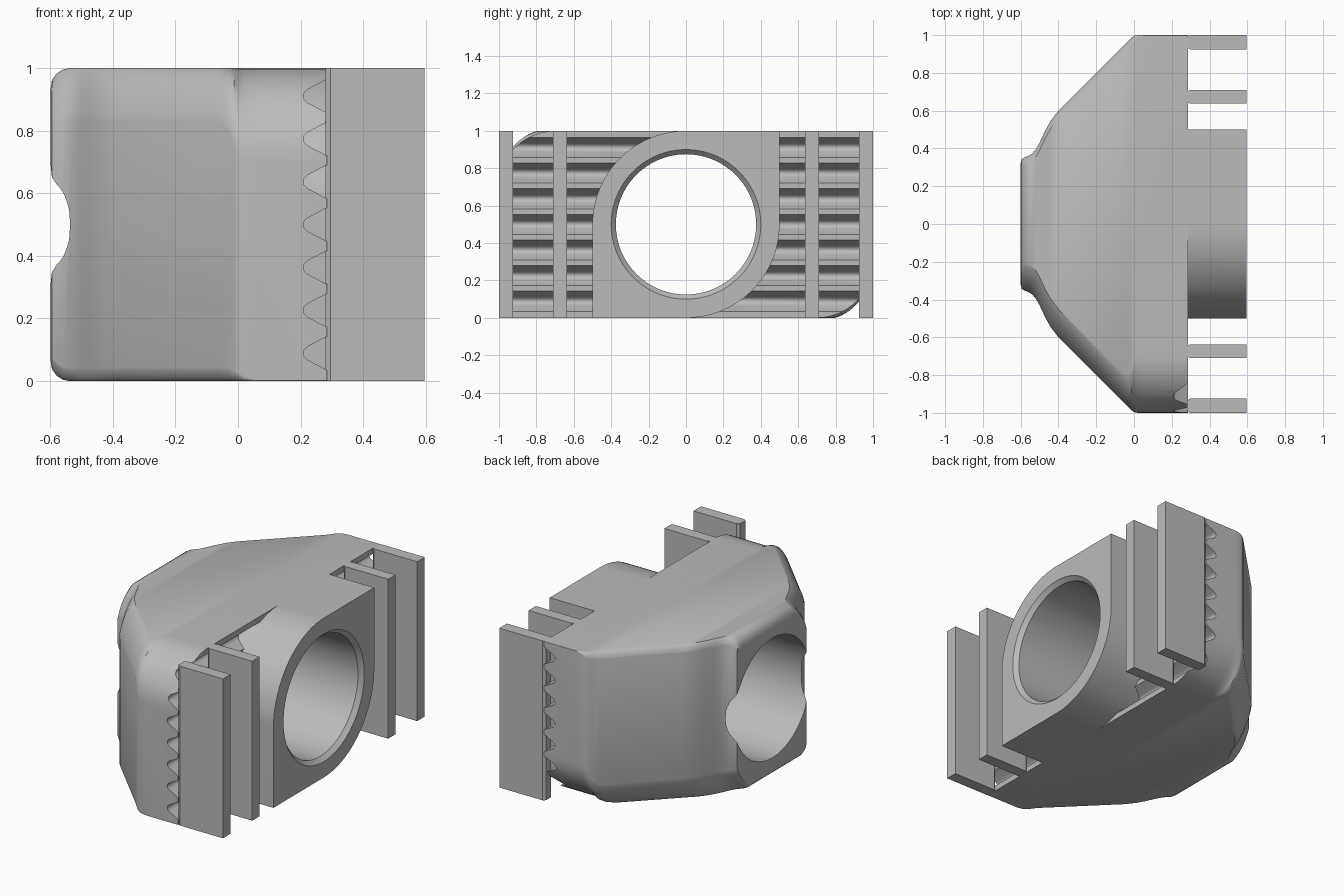
import bpy, bmesh, math

if "Cube" in bpy.data.objects:
    bpy.data.objects.remove(bpy.data.objects["Cube"])

grey = bpy.data.materials.new("light grey")
grey.diffuse_color = (0.5, 0.5, 0.5, 1)
grey.use_nodes = True
grey.node_tree.nodes["Principled BSDF"].inputs["Base Color"].default_value = grey.diffuse_color


def loft(name, rings):
    """Closed solid through a list of rings with equal point counts."""
    bm = bmesh.new()
    vs = [[bm.verts.new(p) for p in r] for r in rings]
    n = len(vs[0])
    for a, b in zip(vs, vs[1:]):
        for i in range(n):
            j = (i + 1) % n
            bm.faces.new((a[i], a[j], b[j], b[i]))
    bm.faces.new(vs[0])
    bm.faces.new(vs[-1])
    bmesh.ops.recalc_face_normals(bm, faces=bm.faces)
    me = bpy.data.meshes.new(name)
    bm.to_mesh(me)
    bm.free()
    me.materials.append(grey)
    ob = bpy.data.objects.new(name, me)
    bpy.context.collection.objects.link(ob)
    return ob


def boolean(ob, tool, op):
    """Apply a boolean and remove the tool object."""
    m = ob.modifiers.new("bool", 'BOOLEAN')
    m.operation, m.object, m.solver = op, tool, 'EXACT'
    bpy.context.view_layer.objects.active = ob
    bpy.ops.object.modifier_apply(modifier=m.name)
    bpy.data.objects.remove(tool)


def section(x, w, h, big, small, bulge):
    """Cross-section with two large and two small opposite corners."""
    half, n = [], 12
    for r, sy in ((big, -1), (small, 1)):
        arc = []
        for i in range(n + 1):
            t = i / n
            a = t * math.pi / 2
            u = (1 - bulge) * (1 - t) + bulge * math.cos(a)
            v = (1 - bulge) * t + bulge * math.sin(a)
            k = r if sy > 0 or bulge == 1 else r * 0.88
            arc.append((sy * (w - k + k * u), h - r + r * v))
        half += arc if sy < 0 else arc[::-1]
    return [(x, y, 0.5 + z) for y, z in half + [(-y, -z) for y, z in half]]


# Main body, lofted along x: (x, half width, half height, big corner, small corner, roundness)
body = loft("body", [section(*s) for s in (
    (-0.6, 0.32, 0.43, 0.14, 0.03, 0.5),
    (-0.595, 0.343, 0.462, 0.15, 0.035, 0.5),
    (-0.58, 0.352, 0.483, 0.16, 0.04, 0.5),
    (-0.56, 0.36, 0.496, 0.17, 0.04, 0.5),
    (-0.54, 0.372, 0.5, 0.17, 0.04, 0.5),
    (-0.52, 0.395, 0.5, 0.17, 0.04, 0.5),
    (-0.5, 0.43, 0.5, 0.17, 0.04, 0.5),
    (-0.47, 0.495, 0.5, 0.17, 0.04, 0.5),
    (-0.44, 0.548, 0.5, 0.17, 0.04, 0.5),
    (-0.4, 0.6, 0.5, 0.17, 0.04, 0.5),
    (-0.06, 0.94, 0.5, 0.17, 0.04, 0.5),
    (-0.03, 0.97, 0.5, 0.2, 0.04, 0.7),
    (-0.012, 0.987, 0.5, 0.25, 0.035, 0.9),
    (0.0, 0.996, 0.5, 0.28, 0.03, 1),
    (0.02, 1.0, 0.5, 0.3, 0.015, 1),
    (0.06, 1.0, 0.5, 0.3, 0.003, 1),
    (0.285, 1.0, 0.5, 0.3, 0.003, 1))])

# V grooves across the back face of the body
for i in range(7):
    z = 0.5 + (i - 3) * 0.137
    prof = [(0.3, -0.066), (0.285, -0.054), (0.222, -0.021), (0.212, -0.011),
            (0.209, 0), (0.212, 0.011), (0.222, 0.021), (0.285, 0.054), (0.3, 0.066)]
    groove = loft("groove", [[(x, y, z + d) for x, d in prof] for y in (-1.1, 1.1)])
    boolean(body, groove, 'DIFFERENCE')

# Boss with two opposite corners fully rounded
arc = [(-0.5 * math.cos(i * math.pi / 64), 0.5 * math.sin(i * math.pi / 64)) for i in range(33)]
half = arc + [(0.5, 0.5)]
outline = half + [(-y, -z) for y, z in half]
boss = loft("boss", [[(x, y, 0.5 + z) for y, z in outline] for x in (0.18, 0.596)])
boolean(body, boss, 'UNION')

# Through hole with a chamfered mouth
hole = loft("hole", [[(x, r * math.cos(a * math.pi / 48), 0.5 + r * math.sin(a * math.pi / 48))
                      for a in range(96)]
                     for x, r in ((-0.8, 0.375), (0.57, 0.375), (0.596, 0.4), (0.7, 0.4))])
boolean(body, hole, 'DIFFERENCE')

# Four upright fins with a small chamfer at the root
for side, s in (("front", -1), ("back", 1)):
    for label, a, b in (("inner", 0.637, 0.71), ("outer", 0.925, 1.0)):
        c = 0.012
        prof = [(0.28, a + c), (0.296, a), (0.596, a), (0.596, b), (0.296, b), (0.28, b - c)]
        loft(f"{side}_{label}_fin", [[(x, s * y, z) for x, y in prof] for z in (0, 1)])

# Smooth shading on the body, sharp edges kept
bpy.ops.object.select_all(action='DESELECT')
body.name = "body"
body.select_set(True)
bpy.context.view_layer.objects.active = body
bpy.ops.object.shade_smooth_by_angle(angle=math.radians(32))
